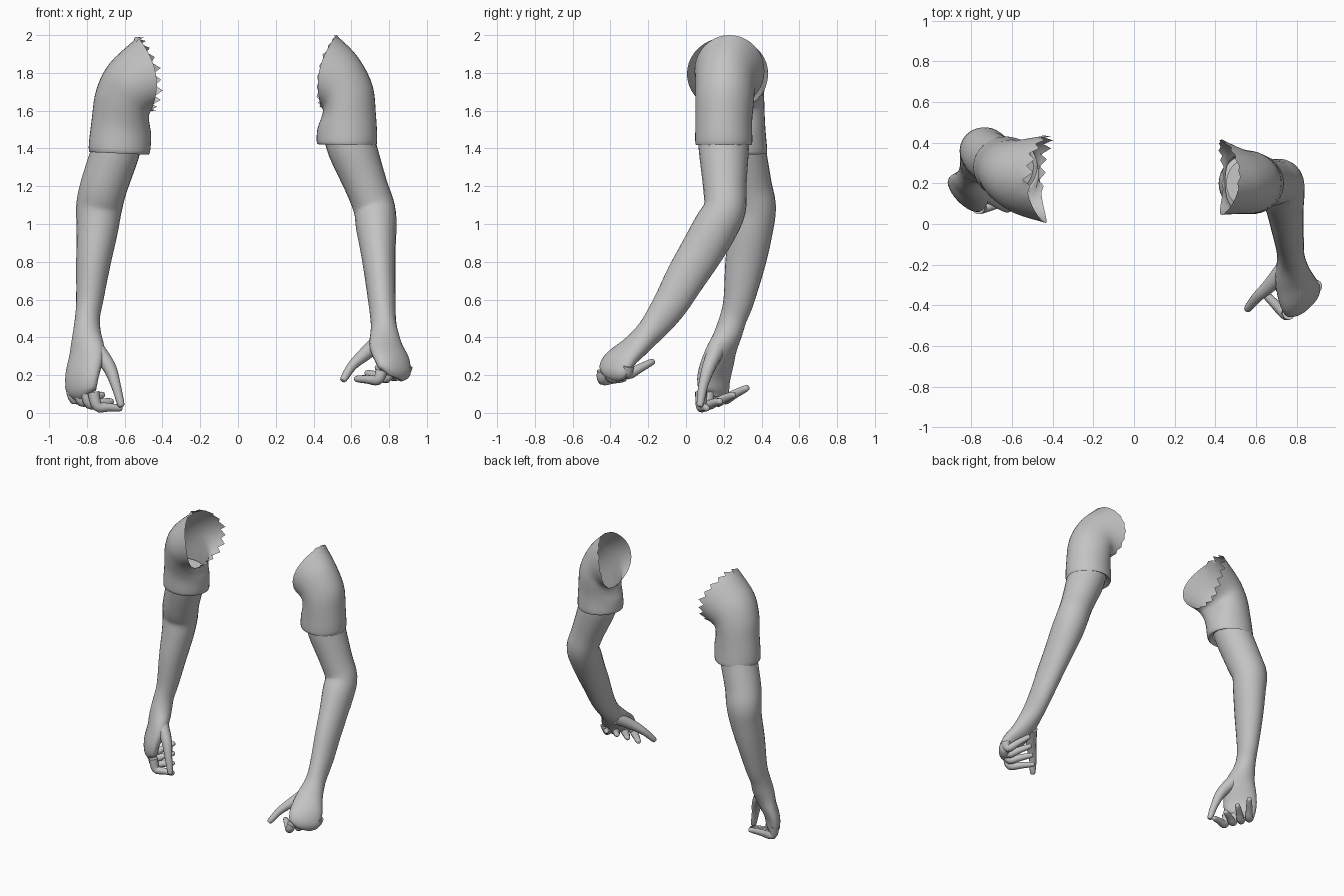
import bpy, bmesh, math, random
from mathutils import Vector

random.seed(4)
if "Cube" in bpy.data.objects:
    bpy.data.objects.remove(bpy.data.objects["Cube"])

grey = bpy.data.materials.new("plain grey")
grey.use_nodes = True
grey.diffuse_color = (0.55, 0.55, 0.55, 1)
grey.node_tree.nodes["Principled BSDF"].inputs["Base Color"].default_value = (0.55, 0.55, 0.55, 1)


def smooth_path(keys, steps):
    """Catmull-Rom interpolation through tuples of any length."""
    out = []
    for i in range(len(keys) - 1):
        a, b = keys[max(i - 1, 0)], keys[i]
        c, d = keys[i + 1], keys[min(i + 2, len(keys) - 1)]
        for s in range(steps):
            t = s / steps
            out.append([0.5 * (2 * q + (r - p) * t + (2 * p - 5 * q + 4 * r - w) * t * t
                               + (3 * q - p - 3 * r + w) * t ** 3)
                        for p, q, r, w in zip(a, b, c, d)])
    out.append(list(keys[-1]))
    return out


def loft(name, rings, side, cap):
    """Skin a list of rings; side mirrors the part in x."""
    bm = bmesh.new()
    rows = [[bm.verts.new((p.x * side, p.y, p.z)) for p in ring] for ring in rings]
    n = len(rows[0])
    for lo, hi in zip(rows, rows[1:]):
        for i in range(n):
            j = (i + 1) % n
            bm.faces.new((lo[i], lo[j], hi[j], hi[i]))
    if cap:
        bm.faces.new(rows[0])
        bm.faces.new(rows[-1])
    bmesh.ops.recalc_face_normals(bm, faces=bm.faces)
    mesh = bpy.data.meshes.new(name)
    bm.to_mesh(mesh)
    bm.free()
    mesh.materials.append(grey)
    obj = bpy.data.objects.new(name, mesh)
    bpy.context.collection.objects.link(obj)
    bpy.ops.object.select_all(action='DESELECT')
    obj.select_set(True)
    bpy.context.view_layer.objects.active = obj
    bpy.ops.object.shade_smooth_by_angle(angle=math.radians(45))


def limb(name, keys, side, segments=24, steps=4):
    """Keys are x, y, z, width radius, depth radius, yaw of the width axis."""
    path = smooth_path(keys, steps)
    rings = []
    for i, (x, y, z, a, b, yaw) in enumerate(path):
        before, after = path[max(i - 1, 0)], path[min(i + 1, len(path) - 1)]
        along = (Vector(after[:3]) - Vector(before[:3])).normalized()
        u = Vector((math.cos(math.radians(yaw)), math.sin(math.radians(yaw)), 0))
        u = (u - along * u.dot(along)).normalized()
        v = along.cross(u)
        angles = [2 * math.pi * k / segments for k in range(segments)]
        rings.append([Vector((x, y, z)) + u * a * math.cos(t) + v * b * math.sin(t)
                      for t in angles])
    loft(name, rings, side, True)


def digit(name, points, radii, side):
    """Tapered finger with a rounded tip."""
    keys = [(*p, r, r, 70) for p, r in zip(points, radii)]
    end, prev = Vector(points[-1]), Vector(points[-2])
    tip = end + (end - prev).normalized() * radii[-1] * 0.7
    r = radii[-1] * 0.4
    keys.append((*tip, r, r, 70))
    limb(name, keys, side, 12, 4)


def sleeve(name, keys, side, jag):
    """Keys are inner x, z, outer x, z, centre y, half depth, bulge to the body."""
    segments = 40
    path = smooth_path(keys, 5)
    rings = []
    for row, (ix, iz, ox, oz, yc, yh, bulge) in enumerate(path):
        ring = []
        for k in range(segments):
            t = 2 * math.pi * k / segments
            c, s = math.cos(t), math.sin(t)
            p = Vector(((ix + ox) / 2 + c * (ox - ix) / 2 - bulge * s * s,
                        yc + yh * s, (iz + oz) / 2 + c * (oz - iz) / 2))
            # torn edge at the shoulder opening
            if row == len(path) - 1 and s > -0.3:
                p.x += jag * random.uniform(0.3, 1) * (-1 if k % 2 else 0.5)
            ring.append(p)
        rings.append(ring)
    loft(name, rings, side, False)


def fingers(prefix, base, step, tip_first, tip_last, drop, side):
    """Four curled fingers spaced along the knuckle line."""
    base, step = Vector(base), Vector(step)
    for k, label in enumerate(("index", "middle", "ring", "little")):
        root = base + step * k
        end = root + Vector(tip_first).lerp(Vector(tip_last), k / 3)
        bend = root + Vector((-0.02, 0, drop))
        digit(f"{prefix}_{label}_finger", [root, bend, bend.lerp(end, 0.5), end],
              [0.032, 0.028, 0.023, 0.017], side)


# Left arm, bent forward
limb("left_arm", [
    (0.58, 0.20, 1.50, 0.13, 0.13, 0), (0.605, 0.20, 1.40, 0.13, 0.133, 0),
    (0.68, 0.205, 1.20, 0.112, 0.115, 0), (0.722, 0.205, 1.08, 0.11, 0.112, 0),
    (0.732, 0.155, 0.98, 0.107, 0.118, 0), (0.742, 0.08, 0.85, 0.092, 0.114, 0),
    (0.752, 0.0, 0.72, 0.081, 0.106, 0), (0.763, -0.08, 0.58, 0.072, 0.093, 0),
    (0.77, -0.15, 0.48, 0.067, 0.08, 10), (0.775, -0.20, 0.42, 0.075, 0.07, 20),
    (0.785, -0.27, 0.35, 0.095, 0.062, 35), (0.815, -0.35, 0.28, 0.113, 0.055, 45),
    (0.83, -0.385, 0.22, 0.105, 0.045, 45), (0.825, -0.395, 0.185, 0.06, 0.025, 45),
], 1)
digit("left_thumb", [(0.74, -0.22, 0.37), (0.67, -0.30, 0.31), (0.605, -0.36, 0.25),
                     (0.56, -0.415, 0.18)], [0.045, 0.036, 0.026, 0.019], 1)
fingers("left", (0.76, -0.44, 0.22), (0.045, 0.045, 0.01),
        (-0.13, 0.11, -0.04), (-0.10, 0.125, 0.02), -0.045, 1)
sleeve("left_sleeve", [
    (0.46, 1.435, 0.70, 1.435, 0.20, 0.13, 0), (0.42, 1.425, 0.735, 1.425, 0.20, 0.15, 0),
    (0.42, 1.50, 0.73, 1.58, 0.20, 0.15, 0), (0.44, 1.56, 0.71, 1.74, 0.205, 0.155, 0.01),
    (0.45, 1.60, 0.63, 1.89, 0.21, 0.16, 0.02), (0.44, 1.62, 0.52, 2.0, 0.23, 0.185, 0.05),
], 1, 0.012)

# Right arm, hanging (mirrored in x)
limb("right_arm", [
    (0.62, 0.28, 1.50, 0.13, 0.13, 0), (0.65, 0.295, 1.38, 0.128, 0.13, 0),
    (0.71, 0.33, 1.20, 0.125, 0.125, 0), (0.735, 0.358, 1.09, 0.122, 0.118, 0),
    (0.745, 0.345, 0.97, 0.11, 0.115, 0), (0.765, 0.315, 0.80, 0.092, 0.107, 0),
    (0.785, 0.28, 0.60, 0.072, 0.082, 0), (0.797, 0.25, 0.50, 0.066, 0.072, 10),
    (0.80, 0.22, 0.41, 0.078, 0.072, 25), (0.80, 0.18, 0.31, 0.107, 0.062, 40),
    (0.825, 0.15, 0.20, 0.115, 0.052, 45), (0.83, 0.145, 0.12, 0.10, 0.045, 45),
    (0.82, 0.145, 0.08, 0.055, 0.025, 45),
], -1)
digit("right_thumb", [(0.745, 0.16, 0.33), (0.68, 0.12, 0.24), (0.645, 0.09, 0.14),
                      (0.62, 0.075, 0.045)], [0.045, 0.036, 0.026, 0.019], -1)
fingers("right", (0.765, 0.08, 0.11), (0.04, 0.04, 0.012),
        (-0.14, 0.03, -0.085), (-0.12, 0.12, -0.015), -0.075, -1)
sleeve("right_sleeve", [
    (0.51, 1.39, 0.755, 1.40, 0.285, 0.13, 0), (0.47, 1.37, 0.79, 1.39, 0.28, 0.15, 0),
    (0.46, 1.47, 0.775, 1.55, 0.27, 0.15, 0), (0.47, 1.54, 0.75, 1.71, 0.25, 0.165, 0.01),
    (0.47, 1.58, 0.68, 1.85, 0.23, 0.185, 0.02), (0.46, 1.60, 0.53, 1.99, 0.22, 0.215, 0.06),
], -1, 0.035)
